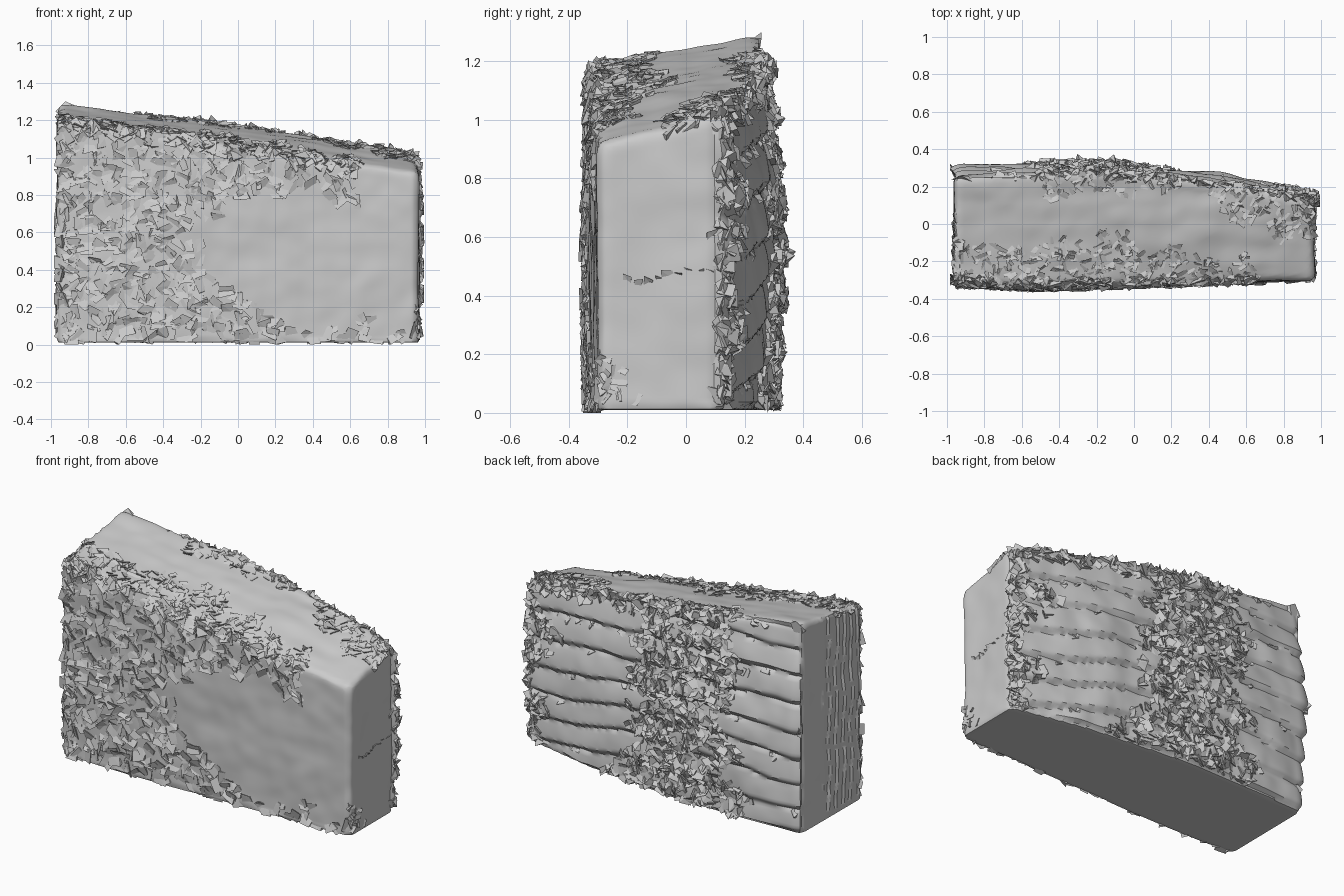
import bpy, bmesh, math, random
from mathutils import Vector, noise

if "Cube" in bpy.data.objects:
    bpy.data.objects.remove(bpy.data.objects["Cube"])

random.seed(7)


def top_z(x, y):
    return 1.11 - 0.146 * x + 0.15 * y + 0.05 * (y + 0.3) * (x + 1)


def make_object(name, bm):
    bmesh.ops.recalc_face_normals(bm, faces=bm.faces)
    mesh = bpy.data.meshes.new(name)
    bm.to_mesh(mesh)
    bm.free()
    obj = bpy.data.objects.new(name, mesh)
    bpy.context.collection.objects.link(obj)
    bpy.context.view_layer.objects.active = obj
    obj.select_set(True)
    return obj


def wobble(p, scale, seed=0.0):
    return noise.noise(p * scale + Vector((seed, seed * 2, 0)))


# stone block: footprint raised to a sloping top, softened edges
outline = [(-0.965, -0.325), (-0.5, -0.342), (0.965, -0.30), (0.97, 0.115),
           (0.5, 0.215), (-0.2, 0.285), (-0.96, 0.265)]
bm = bmesh.new()
low = [bm.verts.new((x, y, 0.01)) for x, y in outline]
high = [bm.verts.new((x, y, top_z(x, y))) for x, y in outline]
bm.faces.new(low[::-1])
bm.faces.new(high)
for i in range(len(low)):
    j = (i + 1) % len(low)
    bm.faces.new((low[i], low[j], high[j], high[i]))
bm.normal_update()
edges = [e for e in bm.edges if max(v.co.z for v in e.verts) > 0.1]
bmesh.ops.bevel(bm, geom=edges, offset=0.035, segments=3, profile=0.5, affect='EDGES')
stone = make_object("stone_block", bm)
mod = stone.modifiers.new("even_mesh", 'REMESH')
mod.mode = 'VOXEL'
mod.voxel_size = 0.015
bpy.ops.object.modifier_apply(modifier=mod.name)


def relief(p, n):
    """Outward offset that carves the worn and layered sides."""
    d = 0.009 * wobble(p, 4) + 0.004 * wobble(p, 10, 3)
    if n.y > 0.5:                                   # stacked layers on the back
        row = (p.z + 0.04 * wobble(p, 2.5, 5) + 0.15 * max(0, p.x - 0.1)) / 0.16
        t = row % 1.0
        d += 0.03 * min(1.0, t * 5) * (1 - 0.75 * t * t) - 0.010
        d += 0.03 * math.sin(math.pi * min(1, max(0, p.z / 1.15))) - 0.03 * max(0, p.z - 0.6)
        d += 0.014 * wobble(Vector((p.x * 3, 0, math.floor(row) * 3.3)), 2)
    elif n.x < -0.6 and p.y < 0.06:                 # upright splits on the left end
        t = (p.y + 0.025 * wobble(p, 5, 2)) / 0.07 % 1.0
        d += 0.012 * t + 0.005 * wobble(p, 14, 8) - 0.004
    elif n.z > 0.6:                                 # shallow hollows along the top
        d += 0.008 * wobble(Vector((p.x, p.y * 3, 0)), 3, 9)
    return d


bm = bmesh.new()
bm.from_mesh(stone.data)
bm.normal_update()
moves = [(v, v.normal * relief(v.co, v.normal)) for v in bm.verts
         if v.normal.z > -0.4 and v.co.z > 0.03]
for v, m in moves:
    v.co += m
bm.normal_update()


def chipped(p, n):
    """Returns chip (size, lift, spacing) where the surface is broken, else None."""
    x, y, z = p
    e = 0.10 * wobble(p, 6, 4) + 0.05 * wobble(p, 15, 1)
    top = top_z(x, y)
    if n.z > 0.6:
        front = y < min(-0.09, -0.12 - 0.22 * x) + e and x < 0.68
        back = y > 0.19 + e and -0.5 < x < 0.25
        rear_edge = y > 0.25 and x < -0.5 and e > 0.02
        right = x > 0.4 + e and y > max(-0.06, 0.12 - 0.4 * (x - 0.35)) + e
        return (0.05, 0.014, 0.04) if front or back or rear_edge or right else None
    if n.y < -0.5:
        oval = ((x - 0.38) / 0.62) ** 2 + ((z - 0.5) / 0.38) ** 2 < 1 + 3 * e
        left = -0.93 < x < 0.2 and not oval
        upper = 0.0 < x < 0.64 and z > top - 0.20 + e + max(0, x - 0.3) * 0.1
        lower = z < max(0.31 - 0.55 * (x + 0.15), 0.04 if x < 0.75 else 0) + e
        spots = (0.62 < x < 0.72 and z < 0.15 + e) or (x > 0.94 and z < 0.06)
        return (0.075, 0.02, 0.05) if left or upper or lower or spots else None
    if n.y > 0.45:
        flare = 0.25 * max(0, 0.55 - z)
        middle = -0.5 - flare * 0.4 + 2 * e < x < 0.12 + flare * 1.6 + 2 * e
        right = x > 0.88 - 0.25 * max(0, z - 0.6) + 1.5 * e
        rim = z > top - 0.05 + e and x > -0.45
        return (0.056, 0.026, 0.04) if middle or right or rim else None
    if n.x > 0.6:
        corner = z < 0.2 - 1.2 * max(0, y + 0.27) + e and y < -0.1
        back = y > 0.105 + e * 0.3
        return (0.045, 0.016, 0.042) if corner or back else None
    return None


# broken chips: irregular wedges, one edge sunk in the stone, the other lifted
chips = bmesh.new()


def add_chip(p, n, u, size, lift):
    w = n.cross(u)
    r = lambda: size * random.uniform(0.2, 0.68)
    h = lambda: lift * random.uniform(0.2, 1.0)
    tips = [p + u * r() + w * r() + n * h(), p + u * r() - w * r() + n * h()]
    root = [p - u * r() - w * r() - n * 0.01, p - u * r() + w * r() - n * 0.01]
    under = [t - n * (lift + 0.01) - u * size * 0.2 for t in tips]
    vs = []
    for c in tips + root + under:
        c.z = max(c.z, 0.0)
        c.x = max(-0.985, min(0.995, c.x))
        vs.append(chips.verts.new(c))
    t0, t1, r0, r1, b0, b1 = vs
    for loop in ((t0, r1, r0), (t0, r0, t1), (t1, b1, b0, t0), (t0, b0, r1),
                 (t1, r0, b1), (r1, b0, b1, r0)):
        chips.faces.new(loop)


used = set()
faces = list(bm.faces)
random.shuffle(faces)
for f in faces:
    p, n = f.calc_center_median(), f.normal
    kind = chipped(p, n)
    if not kind or p.z < 0.03:
        continue
    size, lift, gap = kind
    cell = tuple(round(c / gap) for c in p)
    if cell in used:
        continue
    used.add(cell)
    u = n.orthogonal().normalized()
    w = n.cross(u)
    a = random.uniform(0, math.tau)
    add_chip(p, n, u * math.cos(a) + w * math.sin(a), size, lift)

# short upright nicks in a row across the right end
for i in range(9):
    y = -0.2 + 0.035 * i
    p = Vector((0.966, y, 0.44 + 0.15 * (y + 0.2) + random.uniform(-0.01, 0.01)))
    add_chip(p, Vector((1, 0, 0)), Vector((0, 0, 1)), random.uniform(0.02, 0.05), 0.014)

bm.to_mesh(stone.data)
bm.free()
bpy.ops.object.shade_smooth_by_angle(angle=math.radians(35))
stone.select_set(False)
make_object("broken_chips", chips)
